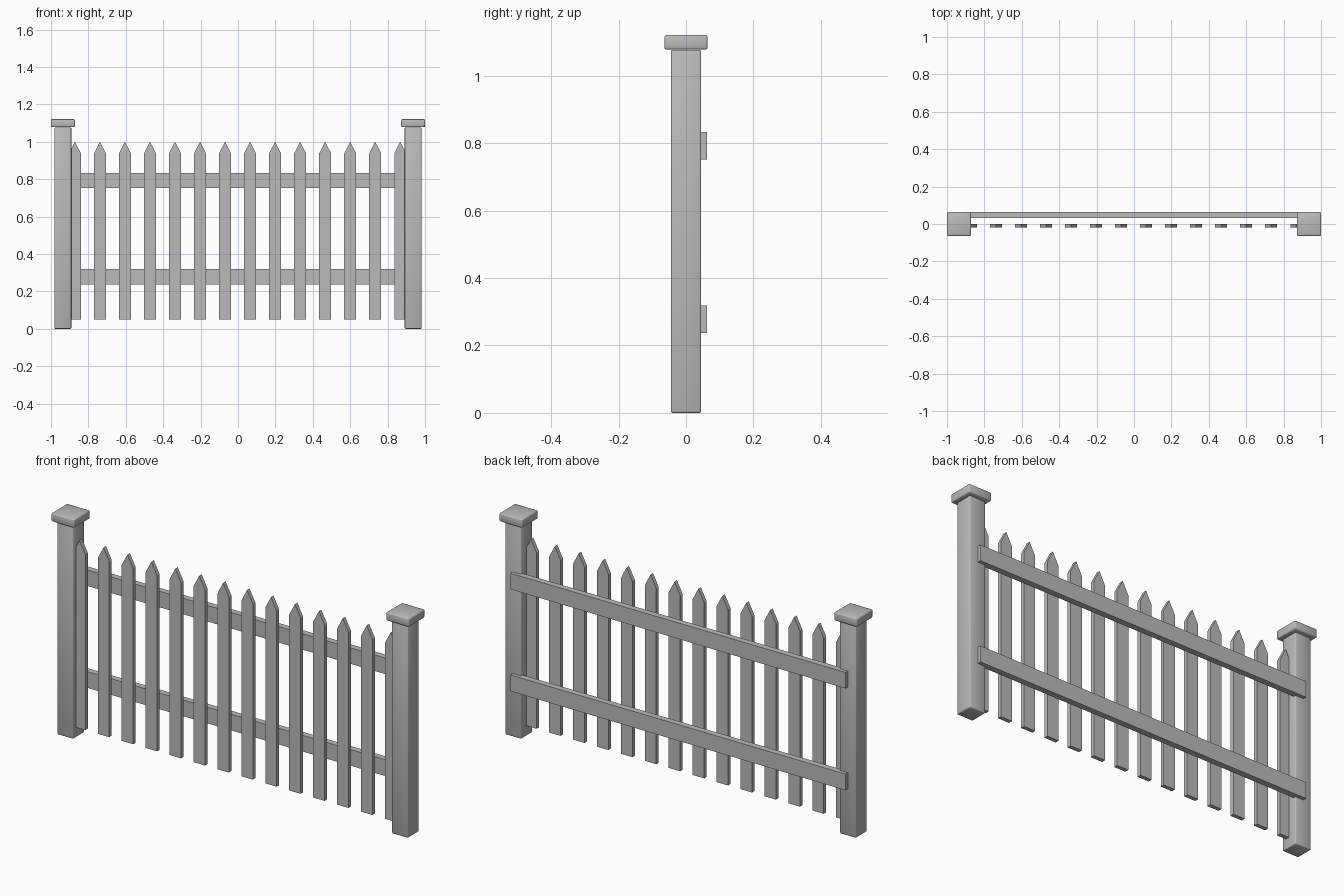
import bpy, bmesh

if "Cube" in bpy.data.objects:
    bpy.data.objects.remove(bpy.data.objects["Cube"])

mat = bpy.data.materials.new("painted grey")
mat.diffuse_color = (0.5, 0.5, 0.5, 1)
mat.use_nodes = True
mat.node_tree.nodes["Principled BSDF"].inputs["Base Color"].default_value = mat.diffuse_color


def add_object(name, bm):
    bmesh.ops.recalc_face_normals(bm, faces=bm.faces)
    mesh = bpy.data.meshes.new(name)
    bm.to_mesh(mesh)
    bm.free()
    mesh.materials.append(mat)
    obj = bpy.data.objects.new(name, mesh)
    bpy.context.collection.objects.link(obj)
    return obj


def box(name, x, y, z, bevel=0.0):
    """Box from (min, max) pairs, with optional softened smooth-shaded edges."""
    bm = bmesh.new()
    bmesh.ops.create_cube(bm, size=1)
    for v in bm.verts:
        for i, (lo, hi) in enumerate((x, y, z)):
            v.co[i] = hi if v.co[i] > 0 else lo
    if bevel:
        bmesh.ops.bevel(bm, geom=bm.edges[:], offset=bevel, segments=2,
                        profile=0.5, affect='EDGES')
        for f in bm.faces:
            f.smooth = True
    return add_object(name, bm)


def picket(name, x):
    """Pointed board extruded from its front outline."""
    w = 0.032
    outline = [(-w, 0.05), (w, 0.05), (w, 0.938), (0, 1.0), (-w, 0.938)]
    bm = bmesh.new()
    face = bm.faces.new([bm.verts.new((x + px, -0.02, pz)) for px, pz in outline])
    ext = bmesh.ops.extrude_face_region(bm, geom=[face])
    moved = [g for g in ext["geom"] if isinstance(g, bmesh.types.BMVert)]
    bmesh.ops.translate(bm, verts=moved, vec=(0, 0.02, 0))
    return add_object(name, bm)


# End posts with caps
for side, cx in (("left", -0.936), ("right", 0.936)):
    box(side + "_post", (cx - 0.045, cx + 0.045), (-0.045, 0.045), (0, 1.077), 0.005)
    box(side + "_post_cap", (cx - 0.064, cx + 0.064), (-0.064, 0.064), (1.078, 1.121), 0.006)

# Back rails
for name, z in (("lower_rail", (0.237, 0.319)), ("upper_rail", (0.752, 0.833))):
    box(name, (-0.936, 0.936), (0.032, 0.063), z)

# Row of pickets
for i in range(14):
    picket(f"picket_{i + 1}", -0.872 + i * 0.1338)
